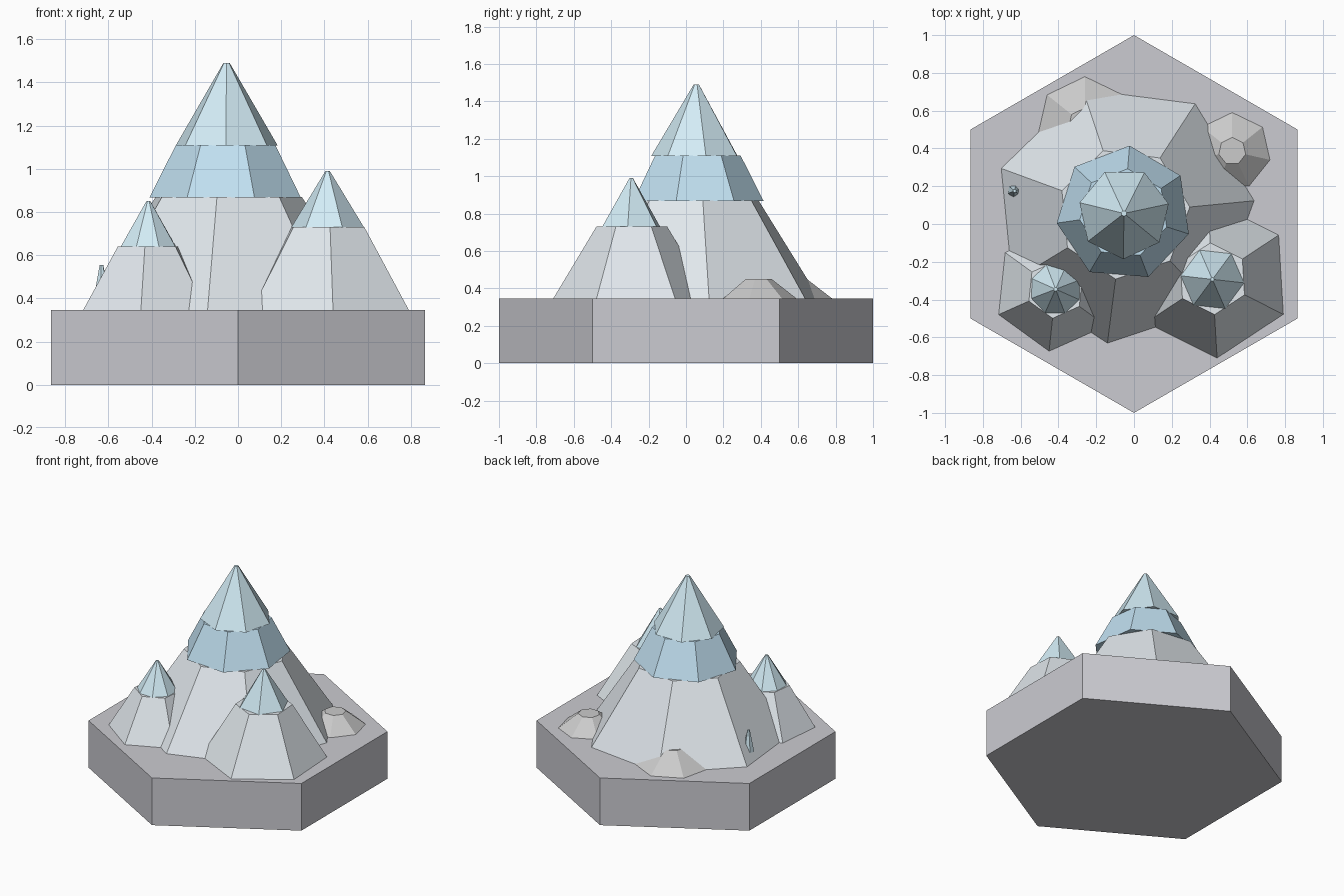
import bpy, bmesh
from math import cos, sin, radians, pi

if "Cube" in bpy.data.objects:
    bpy.data.objects.remove(bpy.data.objects["Cube"])


def material(name, color):
    m = bpy.data.materials.new(name)
    m.diffuse_color = (*color, 1)
    m.use_nodes = True
    m.node_tree.nodes["Principled BSDF"].inputs["Base Color"].default_value = m.diffuse_color
    return m


STONE = material("base_stone", (0.60, 0.60, 0.64))
ROCK = material("pale_rock", (0.76, 0.81, 0.85))
SNOW_LOW = material("blue_ice", (0.53, 0.74, 0.87))
SNOW_TOP = material("light_ice", (0.65, 0.84, 0.92))
BOULDER = material("white_rock", (0.88, 0.89, 0.90))


def frustum(name, x, y, z0, z1, r0, r1, sides, phase, mat):
    """Flat-faced tapered prism; phase is the angle of one corner in degrees."""
    bm = bmesh.new()
    rings = []
    for z, r in ((z0, r0), (z1, r1)):
        rings.append([bm.verts.new((x + r * cos(radians(phase) + 2 * pi * i / sides),
                                    y + r * sin(radians(phase) + 2 * pi * i / sides), z))
                      for i in range(sides)])
    low, high = rings
    bm.faces.new(low[::-1])
    bm.faces.new(high)
    for i in range(sides):
        j = (i + 1) % sides
        bm.faces.new((low[i], low[j], high[j], high[i]))
    mesh = bpy.data.meshes.new(name)
    bm.to_mesh(mesh)
    bm.free()
    mesh.materials.append(mat)
    ob = bpy.data.objects.new(name, mesh)
    bpy.context.collection.objects.link(ob)
    return ob


G = 0.347  # top of the base tile

# Hexagonal base tile
frustum("base_tile", 0, 0, 0, G, 1, 1, 6, 90, STONE)

# Main mountain with two ice tiers
mx, my = -0.053, 0.056
frustum("main_mountain", mx, my, G, 0.87, 0.692, 0.35, 7, 57, ROCK)
frustum("main_ice_lower", mx, my, 0.868, 1.11, 0.36, 0.237, 7, 85.3, SNOW_LOW)
frustum("main_ice_upper", mx, my, 1.108, 1.49, 0.242, 0.015, 7, 63.5, SNOW_TOP)

# Right foothill with cap
frustum("right_hill", 0.415, -0.29, G, 0.73, 0.42, 0.19, 6, 33.4, ROCK)
frustum("right_cap", 0.415, -0.293, 0.728, 0.99, 0.17, 0.01, 6, 53.6, SNOW_TOP)

# Left foothill with cap
frustum("left_hill", -0.415, -0.345, G, 0.64, 0.33, 0.155, 6, 24, ROCK)
frustum("left_cap", -0.415, -0.345, 0.638, 0.85, 0.138, 0.01, 8, 21, SNOW_TOP)

# Boulders at the back
frustum("right_boulder", 0.52, 0.385, G, 0.45, 0.205, 0.073, 7, 90, BOULDER)
frustum("back_boulder", -0.26, 0.524, G, 0.475, 0.256, 0.09, 7, 90, BOULDER)

# Small ice spike on the left slope
frustum("ice_spike", -0.632, 0.175, 0.40, 0.555, 0.038, 0.009, 6, 20, SNOW_TOP)
